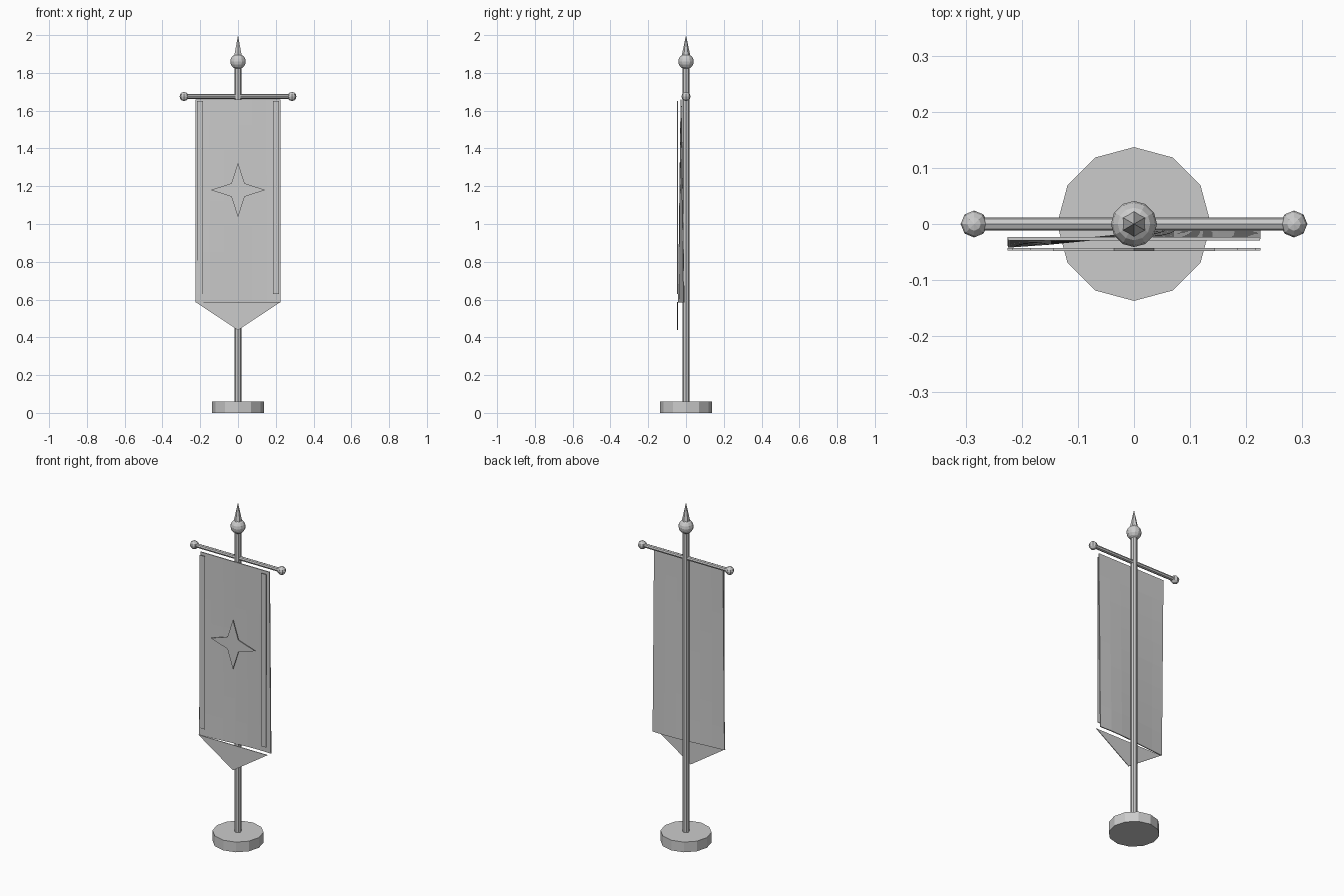
import bpy, bmesh, math
from mathutils import Matrix

if "Cube" in bpy.data.objects:
    bpy.data.objects.remove(bpy.data.objects["Cube"])

grey = bpy.data.materials.new("plain grey")
grey.diffuse_color = (0.6, 0.6, 0.6, 1)
grey.use_nodes = True
grey.node_tree.nodes["Principled BSDF"].inputs["Base Color"].default_value = grey.diffuse_color


def finish(name, bm):
    bmesh.ops.recalc_face_normals(bm, faces=bm.faces)
    me = bpy.data.meshes.new(name)
    bm.to_mesh(me)
    bm.free()
    me.materials.append(grey)
    ob = bpy.data.objects.new(name, me)
    bpy.context.collection.objects.link(ob)
    return ob


def cone(name, r1, r2, length, loc, sides, rot=None):
    bm = bmesh.new()
    m = Matrix.Translation(loc) @ (rot or Matrix.Identity(4))
    bmesh.ops.create_cone(bm, cap_ends=True, segments=sides, radius1=r1,
                          radius2=r2, depth=length, matrix=m)
    return finish(name, bm)


def ball(name, r, loc, seg, rings):
    bm = bmesh.new()
    bmesh.ops.create_uvsphere(bm, u_segments=seg, v_segments=rings, radius=r,
                              matrix=Matrix.Translation(loc))
    return finish(name, bm)


def plate(name, pts, y0=-0.047, y1=-0.043):
    # thin extruded outline in the xz plane
    bm = bmesh.new()
    f = bm.faces.new([bm.verts.new((x, y0, z)) for x, z in pts])
    ext = bmesh.ops.extrude_face_region(bm, geom=[f], use_keep_orig=True)
    for v in ext["geom"]:
        if isinstance(v, bmesh.types.BMVert):
            v.co.y = y1
    return finish(name, bm)


# stand and pole
cone("base", 0.137, 0.137, 0.06, (0, 0, 0.03), 12)
cone("pole", 0.018, 0.018, 1.80, (0, 0, 0.95), 8)

# finial
ball("finial_ball", 0.041, (0, 0, 1.86), 12, 8)
cone("finial_spike", 0.023, 0.0, 0.11, (0, 0, 1.945), 6)

# crossbar with end balls
cone("crossbar", 0.012, 0.012, 0.57, (0, 0, 1.675), 8,
     Matrix.Rotation(math.pi / 2, 4, 'Y'))
for side, n in ((-1, "left"), (1, "right")):
    ball("crossbar_ball_" + n, 0.024, (side * 0.285, 0, 1.675), 8, 6)
    # trim strip on the cloth
    a, b = side * 0.184, side * 0.217
    plate("trim_" + n, [(a, 0.63), (b, 0.63), (b, 1.65), (a, 1.65)])

# cloth, waving more toward its lower edge
bm = bmesh.new()
NX, NZ = 6, 8
rows = []
for j in range(NZ + 1):
    t = j / NZ
    row = []
    for i in range(NX + 1):
        x = -0.225 + 0.45 * i / NX
        y = -0.026 + 0.015 * t * math.sin(7 * x + 0.5)
        row.append(bm.verts.new((x, y, 1.66 - 1.075 * t)))
    rows.append(row)
for j in range(NZ):
    for i in range(NX):
        bm.faces.new((rows[j][i], rows[j + 1][i],
                      rows[j + 1][i + 1], rows[j][i + 1]))
cloth = finish("banner_cloth", bm)
sol = cloth.modifiers.new("thickness", 'SOLIDIFY')
sol.thickness = 0.006
sol.offset = 0

# pointed lower end and star emblem
plate("banner_point", [(-0.225, 0.587), (0, 0.438), (0.225, 0.587)])
star = []
for k in range(8):
    r = 0.144 if k % 2 == 0 else 0.05
    a = k * math.pi / 4
    star.append((r * math.cos(a), 1.18 + r * math.sin(a)))
plate("star_emblem", star, -0.048, -0.043)
